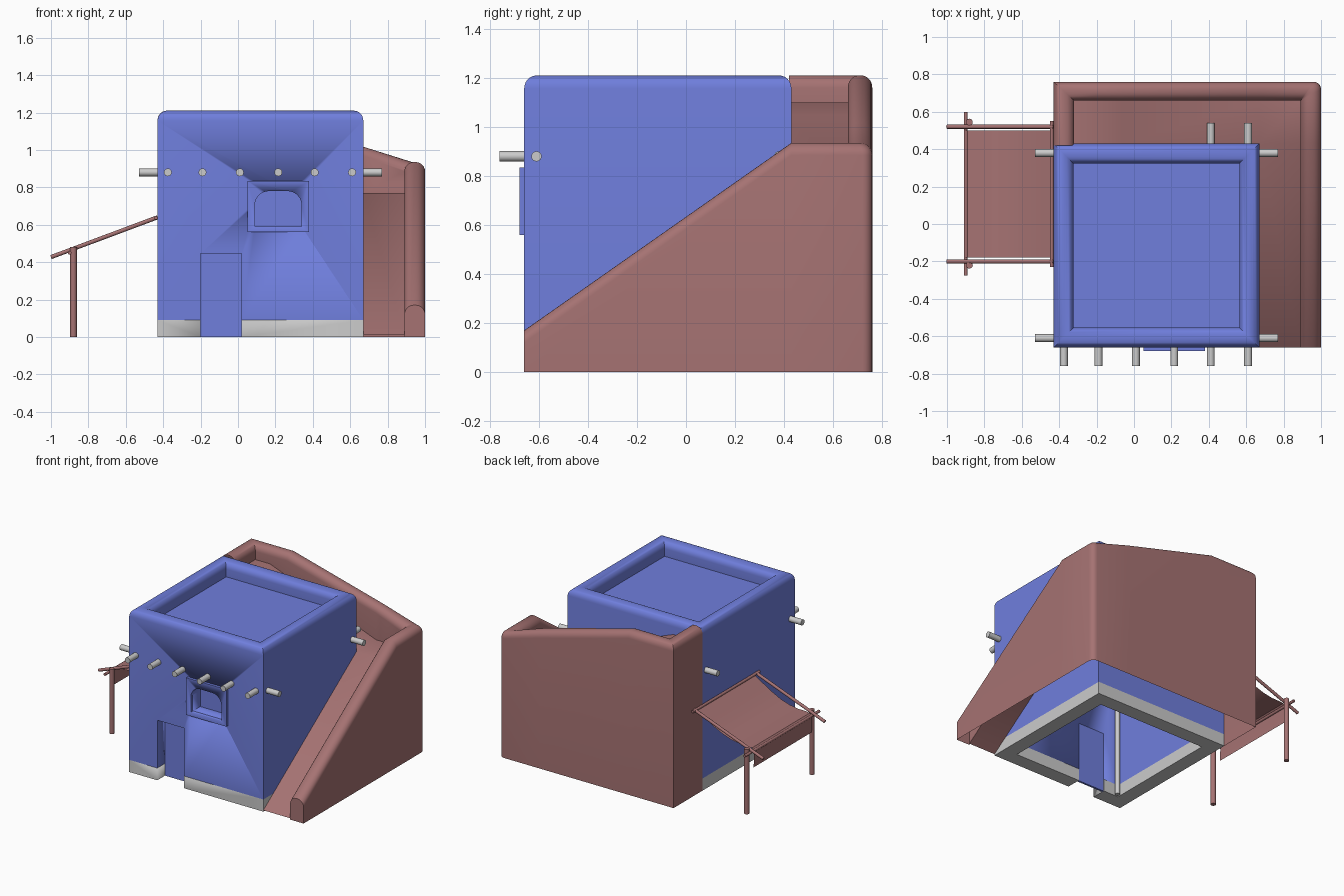
import bpy, bmesh, math
from mathutils import Vector

if "Cube" in bpy.data.objects:
    bpy.data.objects.remove(bpy.data.objects["Cube"])


def material(name, col):
    m = bpy.data.materials.new(name)
    m.diffuse_color = (*col, 1)
    m.use_nodes = True
    m.node_tree.nodes["Principled BSDF"].inputs["Base Color"].default_value = m.diffuse_color
    return m


BLUE = material("blue_plaster", (0.16, 0.21, 0.72))
BROWN = material("brown_clay", (0.38, 0.17, 0.17))


def finish(name, bm, mat=None, angle=35):
    bmesh.ops.remove_doubles(bm, verts=bm.verts, dist=1e-5)
    bmesh.ops.recalc_face_normals(bm, faces=bm.faces)
    me = bpy.data.meshes.new(name)
    bm.to_mesh(me)
    bm.free()
    ob = bpy.data.objects.new(name, me)
    bpy.context.collection.objects.link(ob)
    if mat:
        me.materials.append(mat)
    bpy.ops.object.select_all(action='DESELECT')
    ob.select_set(True)
    bpy.context.view_layer.objects.active = ob
    bpy.ops.object.shade_smooth_by_angle(angle=math.radians(angle))
    return ob


def loft(name, loops, mat=None, closed=True, caps=(False, False), ring=False):
    """Skin successive point loops; optional end caps, or join last to first."""
    bm = bmesh.new()
    rows = [[bm.verts.new(p) for p in lp] for lp in loops]
    n = len(rows[0])
    pairs = list(zip(rows, rows[1:])) + ([(rows[-1], rows[0])] if ring else [])
    for a, b in pairs:
        for i in range(n if closed else n - 1):
            j = (i + 1) % n
            bm.faces.new((a[i], a[j], b[j], b[i]))
    for use, row in zip(caps, (rows[0], rows[-1])):
        if use:
            bm.faces.new(row)
    return finish(name, bm, mat)


def box(name, lo, hi, mat=None):
    rect = [(lo[0], lo[1]), (hi[0], lo[1]), (hi[0], hi[1]), (lo[0], hi[1])]
    return loft(name, [[(x, y, z) for x, y in rect] for z in (lo[2], hi[2])], mat, caps=(True, True))


def rod(name, a, b, r, mat=None):
    a, b = Vector(a), Vector(b)
    q = (b - a).to_track_quat('Z', 'Y')
    circ = [q @ Vector((r * math.cos(k * math.pi / 8), r * math.sin(k * math.pi / 8), 0)) for k in range(16)]
    return loft(name, [[a + c for c in circ], [b + c for c in circ]], mat, caps=(True, True))


def cut(ob, cutter):
    m = ob.modifiers.new("cut", 'BOOLEAN')
    m.operation, m.solver, m.object = 'DIFFERENCE', 'EXACT', cutter
    bpy.ops.object.select_all(action='DESELECT')
    ob.select_set(True)
    bpy.context.view_layer.objects.active = ob
    bpy.ops.object.modifier_move_to_index(modifier=m.name, index=0)
    bpy.ops.object.modifier_apply(modifier=m.name)


def round_top(width, rx, rz, n=6):
    """(offset, drop below top) points across a rounded wall top."""
    q = [(rx * (1 - math.cos(k * math.pi / 2 / n)), rz * (1 - math.sin(k * math.pi / 2 / n)))
         for k in range(n + 1)]
    return q + [(width - o, d) for o, d in reversed(q)]


X0, X1, Y0, Y1, W, TOP = -0.43, 0.67, -0.66, 0.43, 0.107, 1.21


def rect(o, z):
    return [(X0 + o, Y0 + o, z), (X1 - o, Y0 + o, z), (X1 - o, Y1 - o, z), (X0 + o, Y1 - o, z)]


# House: hollow walls, rounded parapet and sunken roof
profile = [(W, 1.06), (W, 0.09), (0, 0.09)]
profile += [(o, TOP - d) for o, d in round_top(W, 0.05, 0.053)] + [(W, 1.10)]
house = loft("house_walls", [rect(o, z) for o, z in profile], BLUE, caps=(True, True))
plinth = loft("plinth", [rect(o, z) for o, z in ((W, 0.09), (W, 0), (0, 0), (0, 0.09))], ring=True)

# Window surround with arched niche
frame = box("window_frame", (0.05, -0.68, 0.56), (0.38, -0.655, 0.835), BLUE)
arch = [(0.09, 0.59), (0.34, 0.59)]
for cx, start in ((0.265, 0), (0.165, 90)):
    for k in range(7):
        a = math.radians(start + k * 15)
        arch.append((cx + 0.075 * math.cos(a), 0.705 + 0.075 * math.sin(a)))
niche = loft("niche_cutter", [[(x, y, z) for x, z in arch] for y in (-0.75, -0.57)], caps=(True, True))
doorway = box("door_cutter", (-0.20, -0.75, -0.1), (0.02, -0.50, 0.445))
for ob, c in ((house, niche), (frame, niche), (house, doorway), (plinth, doorway)):
    cut(ob, c)
for c in (niche, doorway):
    c.hide_render = True
    bpy.data.objects.remove(c)
box("door_panel", (-0.20, -0.57, 0), (0.02, -0.555, 0.445), BLUE)

# Projecting roof beams
for i, x in enumerate((-0.375, -0.19, 0.01, 0.215, 0.41, 0.61)):
    rod(f"front_beam_{i}", (x, -0.76, 0.88), (x, -0.60, 0.88), 0.021)
    rod(f"back_beam_{i}", (x, 0.37, 0.88), (x, 0.54, 0.88), 0.021)
for i, y in enumerate((-0.61, 0.38)):
    rod(f"left_beam_{i}", (-0.53, y, 0.88), (-0.38, y, 0.88), 0.021)
    rod(f"right_beam_{i}", (0.62, y, 0.88), (0.77, y, 0.88), 0.021)
rod("inner_corner_post", (-0.30, -0.53, 0), (-0.30, -0.53, 1.06), 0.018)

# Ramp shell: outer wall, rounded top, inner wall, ramp floor
# station = outer point, inner point, floor edge, wall height, floor height
corner_in, corner_floor = (0.89, 0.66), (0.67, 0.43)
stations = [((1, -0.66), (0.89, -0.66), (0.67, -0.66), 0.17, 0.01),
            ((1, 0.43), (0.89, 0.43), corner_floor, 0.935, 0.77)]
for k in range(6):
    a = k * math.pi / 10
    stations.append(((0.96 + 0.04 * math.cos(a), 0.72 + 0.04 * math.sin(a)),
                     corner_in, corner_floor, 0.935, 0.77))
for x, h, f in ((0.67, 1.017, 0.77), (-0.06, TOP, 1.047), (-0.2, TOP, 1.10)):
    stations.append(((x, 0.76), (x, 0.66), (x, 0.43), h, f))
stations += [((-0.43, 0.76), (-0.32, 0.66), (-0.32, 0.43), TOP, 1.10),
             ((-0.43, 0.42), (-0.32, 0.42), (-0.32, 0.42), TOP, 1.10)]


def section(p, i, e, h, f):
    p, i = Vector(p), Vector(i)
    pts = [(*p, 0)]
    pts += [(*p.lerp(i, t), h - d) for t, d in round_top(1, 0.45, 0.05)]
    return pts + [(*i, f), (*e, f)]


loft("ramp_shell", [section(*s) for s in stations], BROWN, closed=False)
end = section(*stations[0])[:-1]
bm = bmesh.new()
bm.faces.new([bm.verts.new(p) for p in end + [(0.89, -0.66, 0)]])
finish("ramp_wall_end", bm, BROWN)

# Awning: posts, rails, cross bars and sagging cloth
for i, (yp, yr) in enumerate(((-0.22, -0.20), (0.545, 0.52))):
    rod(f"awning_post_{i}", (-0.88, yp, 0), (-0.88, yp, 0.48), 0.018, BROWN)
    rod(f"awning_rail_{i}", (-1.0, yr, 0.427), (-0.43, yr, 0.64), 0.011, BROWN)
rod("awning_outer_bar", (-0.90, -0.275, 0.45), (-0.90, 0.60, 0.45), 0.01, BROWN)
rod("awning_wall_bar", (-0.44, -0.23, 0.637), (-0.44, 0.55, 0.637), 0.01, BROWN)
cloth = [(-0.44, 0.63), (-0.50, 0.592), (-0.58, 0.545), (-0.65, 0.51), (-0.72, 0.487), (-0.79, 0.475),
         (-0.85, 0.474), (-0.89, 0.47), (-0.905, 0.455), (-0.908, 0.42), (-0.905, 0.33)]
loft("awning_cloth", [[(x, y, z) for x, z in cloth] for y in (-0.18, 0.16, 0.50)], BROWN, closed=False)
